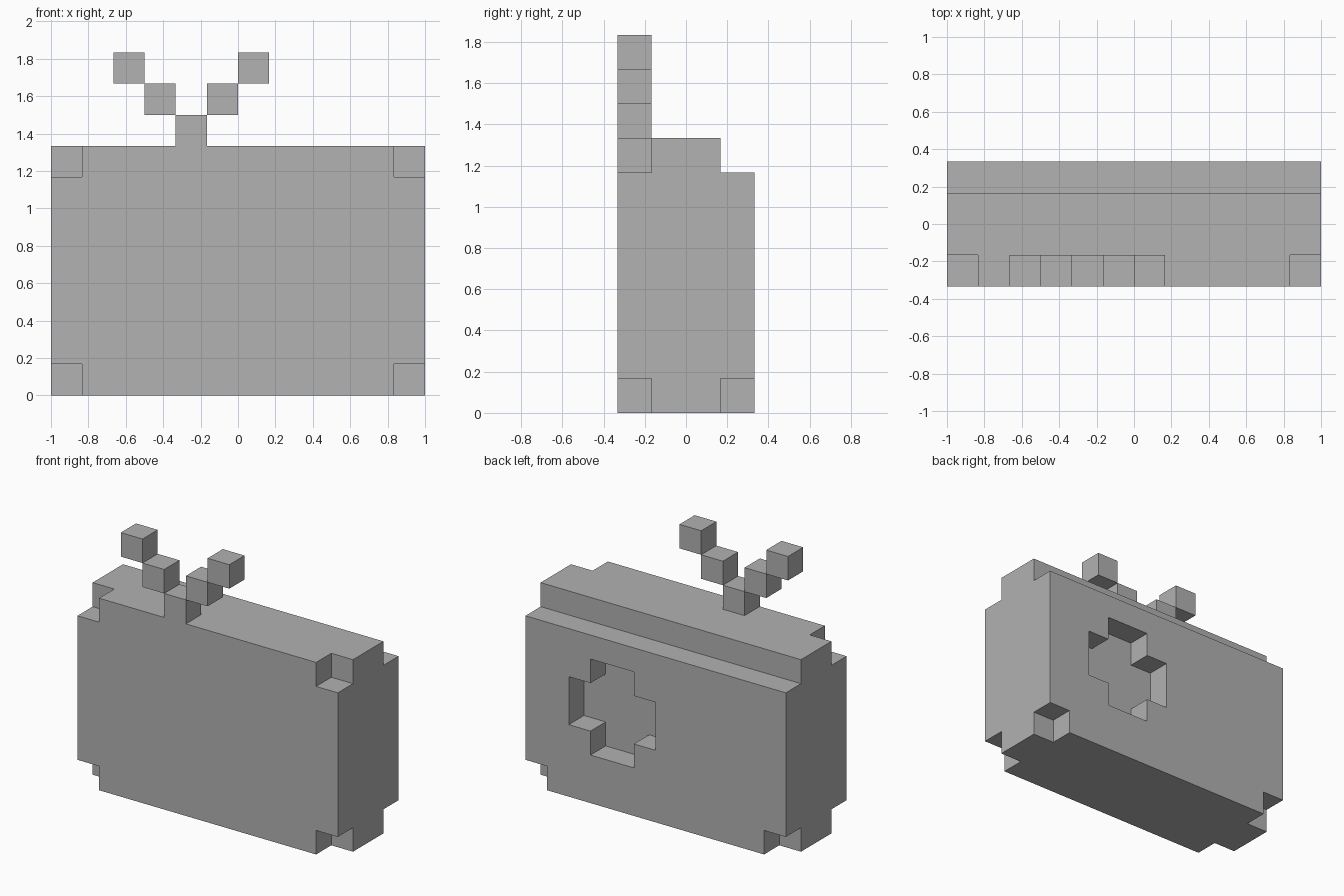
import bpy
import bmesh
from itertools import product
from mathutils import Vector

U = 1 / 6                      # edge length of one block
W, D, H = 12, 4, 8             # case size in blocks

if "Cube" in bpy.data.objects:
    bpy.data.objects.remove(bpy.data.objects["Cube"], do_unlink=True)

grey = bpy.data.materials.new("plain grey")
grey.use_nodes = True
colour = (0.445, 0.445, 0.445, 1)
grey.diffuse_color = colour
grey.node_tree.nodes["Principled BSDF"].inputs["Base Color"].default_value = colour


def block_shell(name, cells):
    """Skin a set of blocks: keep only the outer faces and merge flat areas."""
    bm = bmesh.new()
    for cell in cells:
        for axis, sign in product(range(3), (-1, 1)):
            normal = Vector((0, 0, 0))
            normal[axis] = sign
            if tuple(int(c + n) for c, n in zip(cell, normal)) in cells:
                continue
            a, b = Vector((0, 0, 0)), Vector((0, 0, 0))
            a[(axis + 1) % 3] = 0.5
            b[(axis + 2) % 3] = 0.5 * sign
            mid = Vector(cell) + Vector((0.5, 0.5, 0.5)) + normal / 2
            ring = (mid - a - b, mid + a - b, mid + a + b, mid - a + b)
            bm.faces.new([bm.verts.new((p - Vector((W / 2, D / 2, 0))) * U) for p in ring])
    bmesh.ops.remove_doubles(bm, verts=bm.verts, dist=U / 100)
    bmesh.ops.dissolve_limit(bm, angle_limit=0.01, verts=bm.verts, edges=bm.edges)
    mesh = bpy.data.meshes.new(name)
    bm.to_mesh(mesh)
    bm.free()
    mesh.materials.append(grey)
    obj = bpy.data.objects.new(name, mesh)
    bpy.context.collection.objects.link(obj)
    return obj


def in_case(x, y, z):
    at_side = x in (0, W - 1)
    if at_side and y in (0, D - 1) and z == 0:      # bottom corner notches
        return False
    if at_side and y == 0 and z == H - 1:           # front top corner notches
        return False
    if y == D - 1:
        if z == H - 1:                              # step along the back
            return False
        wide = 6 <= x <= 9 and 3 <= z <= 4
        tall = 7 <= x <= 8 and 2 <= z <= 5
        if wide or tall:                            # rounded recess in the back
            return False
    return True


# Case with the stem of the antenna growing out of its front edge
STEM = 4
case = {c for c in product(range(W), range(D), range(H)) if in_case(*c)}
case.add((STEM, 0, H))
block_shell("case", case)

# Antenna arms, stepping outward and upward from the stem
for name, side in (("right_antenna_arm", -1), ("left_antenna_arm", 1)):
    block_shell(name, {(STEM + side * i, 0, H + i) for i in (1, 2)})
